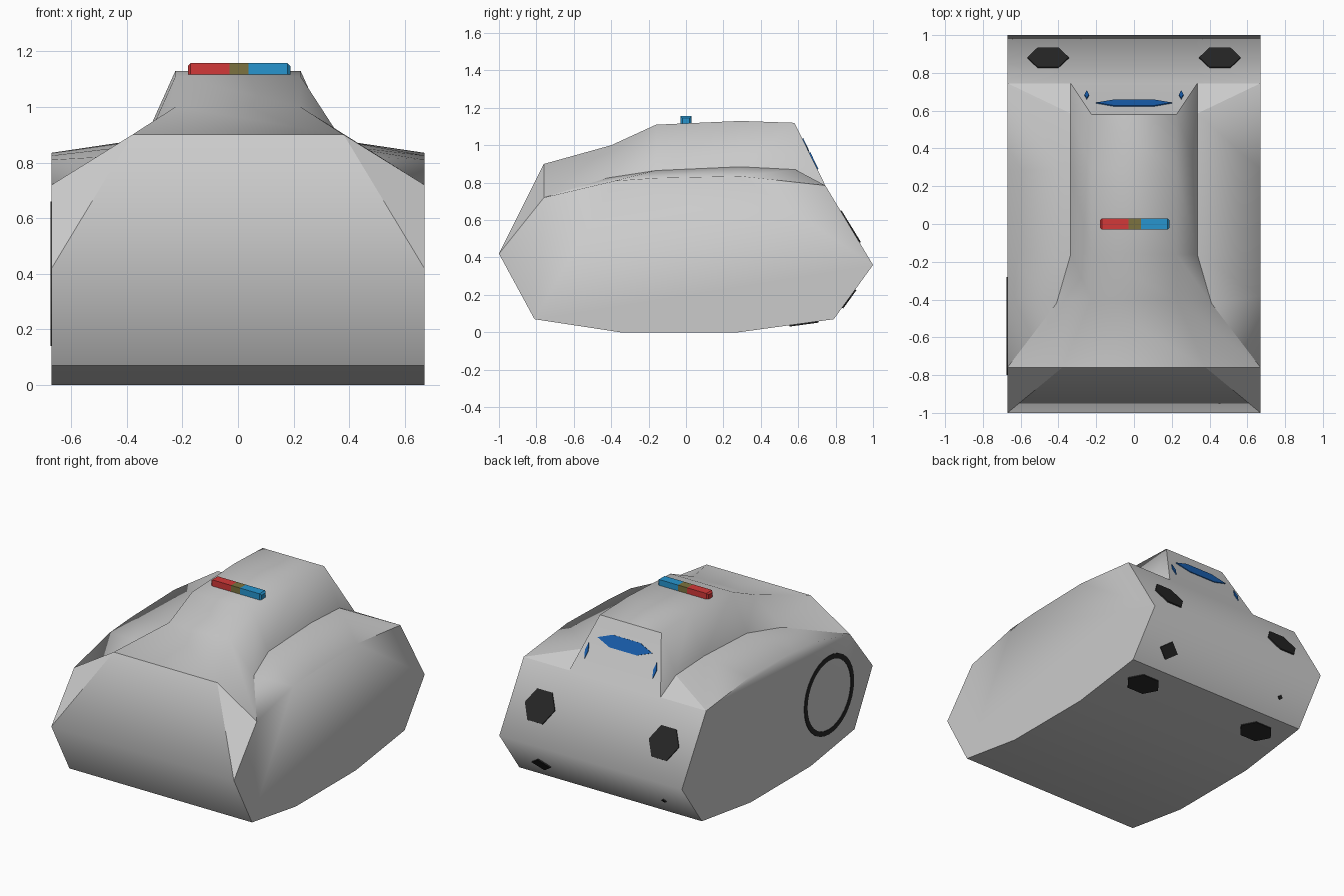
import bpy, bmesh, math
from mathutils import Matrix, Vector

if "Cube" in bpy.data.objects:
    bpy.data.objects.remove(bpy.data.objects["Cube"])


def material(name, r, g, b):
    m = bpy.data.materials.new(name)
    m.diffuse_color = (r, g, b, 1)
    m.use_nodes = True
    m.node_tree.nodes["Principled BSDF"].inputs["Base Color"].default_value = m.diffuse_color
    return m


BLACK = material("black", .02, .02, .02)
BLUE = material("window_blue", .01, .12, .45)
CYAN = material("light_blue", .02, .3, .62)
RED = material("light_red", .65, .04, .04)
OLIVE = material("light_olive", .2, .17, .05)


def finish(bm, name, mat=None):
    bmesh.ops.recalc_face_normals(bm, faces=bm.faces)
    me = bpy.data.meshes.new(name)
    bm.to_mesh(me)
    bm.free()
    ob = bpy.data.objects.new(name, me)
    bpy.context.collection.objects.link(ob)
    if mat:
        me.materials.append(mat)
    return ob


# Body: closed loop of stations, each (outer, crease, roof) on the +x half
def flat(y, z):
    return [(.67, y, z), (.335, y, z), (.335, y, z)]


NOSE = (.67, -1, .42)
FENDER = (.67, -.76, .72)
TAIL = (.67, .745, .785)
stations = [
    [NOSE] * 3,
    [FENDER, FENDER, (.38, -.76, .9)],
    [(.67, -.38, .81), (.41, -.42, .825), (.225, -.4, 1.0)],
    [(.67, -.16, .825), (.335, -.16, .865), (.225, -.16, 1.11)],
    [(.67, .29, .835), (.335, .29, .885), (.225, .29, 1.13)],
    [TAIL, (.335, .585, .87), (.225, .58, 1.12)],
    [TAIL, (.335, .745, .785), (.335, .745, .785)],
    flat(1, .36), flat(.79, .07), flat(.28, 0), flat(-.35, 0), flat(-.81, .07),
]
bm = bmesh.new()
cache = {}


def vert(p):
    if p not in cache:
        cache[p] = bm.verts.new(p)
    return cache[p]


def face(points):
    vs = list(dict.fromkeys(vert(p) for p in points))
    if len(vs) > 2:
        bm.faces.new(vs)


rows = [s + [(-x, y, z) for x, y, z in reversed(s)] for s in stations]
for a, b in zip(rows, rows[1:] + rows[:1]):
    for i in range(5):
        face([a[i], a[i + 1], b[i + 1], b[i]])
for end in (0, 5):
    face([r[end] for r in rows])
bmesh.ops.recalc_face_normals(bm, faces=bm.faces)

# Smooth shading, with rounded nose, tail, roof edges and fender tops
for f in bm.faces:
    f.smooth = True
for e in bm.edges:
    m = (e.verts[0].co + e.verts[1].co) / 2
    ax = abs(m.x)
    soft = ((abs(m.y) > .99 and ax < .6)
            or (ax > .66 and m.z > .72 and m.y < .28)
            or (.2 < ax < .36 and m.z > .9 and m.y < .5))
    e.smooth = soft or e.calc_face_angle(0) < math.radians(22)
finish(bm, "car_body")


# Thin plates lying on the tilted rear and underside panels
def plate(name, pos, hw, hh, tilt, mat, sides=6):
    b = bmesh.new()
    spin = math.pi / 6 if sides == 6 else 0
    mtx = (Matrix.Translation(pos) @ Matrix.Rotation(math.radians(tilt), 4, 'X')
           @ Matrix.Diagonal((hw, hh, 1, 1)) @ Matrix.Rotation(spin, 4, 'Z'))
    bmesh.ops.create_cone(b, cap_ends=True, segments=sides, radius1=1,
                          radius2=1, depth=.014, matrix=mtx)
    finish(b, name, mat)


plate("rear_window", (0, .637, 1.0), .2, .045, -64.5, BLUE)
for side, s in (("right", 1), ("left", -1)):
    plate("rear_window_corner_" + side, (s * .25, .68, .915), .012, .05, -64.5, BLUE, 4)
    plate("tail_light_" + side, (s * .455, .877, .564), .11, .115, -58.5, BLACK)
    plate("under_pad_" + side, (s * .455, .63, .048), .12, .09, -172.2, BLACK)
    k = 1 if s > 0 else .25
    plate("bumper_pad_" + side, (s * .45, .87, .18), .07 * k, .06 * k, -126, BLACK, 4)

# Wheel ring on the left side
bm = bmesh.new()
n = 32
loops = []
for r, x in ((.26, -.668), (.26, -.674), (.228, -.674), (.228, -.668)):
    loops.append([bm.verts.new((x, -.54 + r * math.cos(2 * math.pi * i / n),
                                .4 + r * math.sin(2 * math.pi * i / n))) for i in range(n)])
for a, b in zip(loops, loops[1:] + loops[:1]):
    for i in range(n):
        j = (i + 1) % n
        bm.faces.new((a[i], a[j], b[j], b[i]))
finish(bm, "wheel_ring", BLACK)

# Roof light bar: three bevelled blocks
for name, x0, x1, mat in (("light_bar_red", -.18, -.03, RED),
                          ("light_bar_middle", -.03, .037, OLIVE),
                          ("light_bar_blue", .037, .188, CYAN)):
    bm = bmesh.new()
    bmesh.ops.create_cube(bm, size=1)
    for v in bm.verts:
        v.co = Vector(((x0 + x1) / 2 + v.co.x * (x1 - x0), v.co.y * .06, 1.132 + v.co.z * .05))
    tip = {"light_bar_red": -.18, "light_bar_blue": .188}.get(name)
    ends = [e for e in bm.edges
            if tip is not None and all(abs(v.co.x - tip) < .001 for v in e.verts)]
    if ends:
        bmesh.ops.bevel(bm, geom=ends, offset=.01, segments=1, affect='EDGES')
    finish(bm, name, mat)
